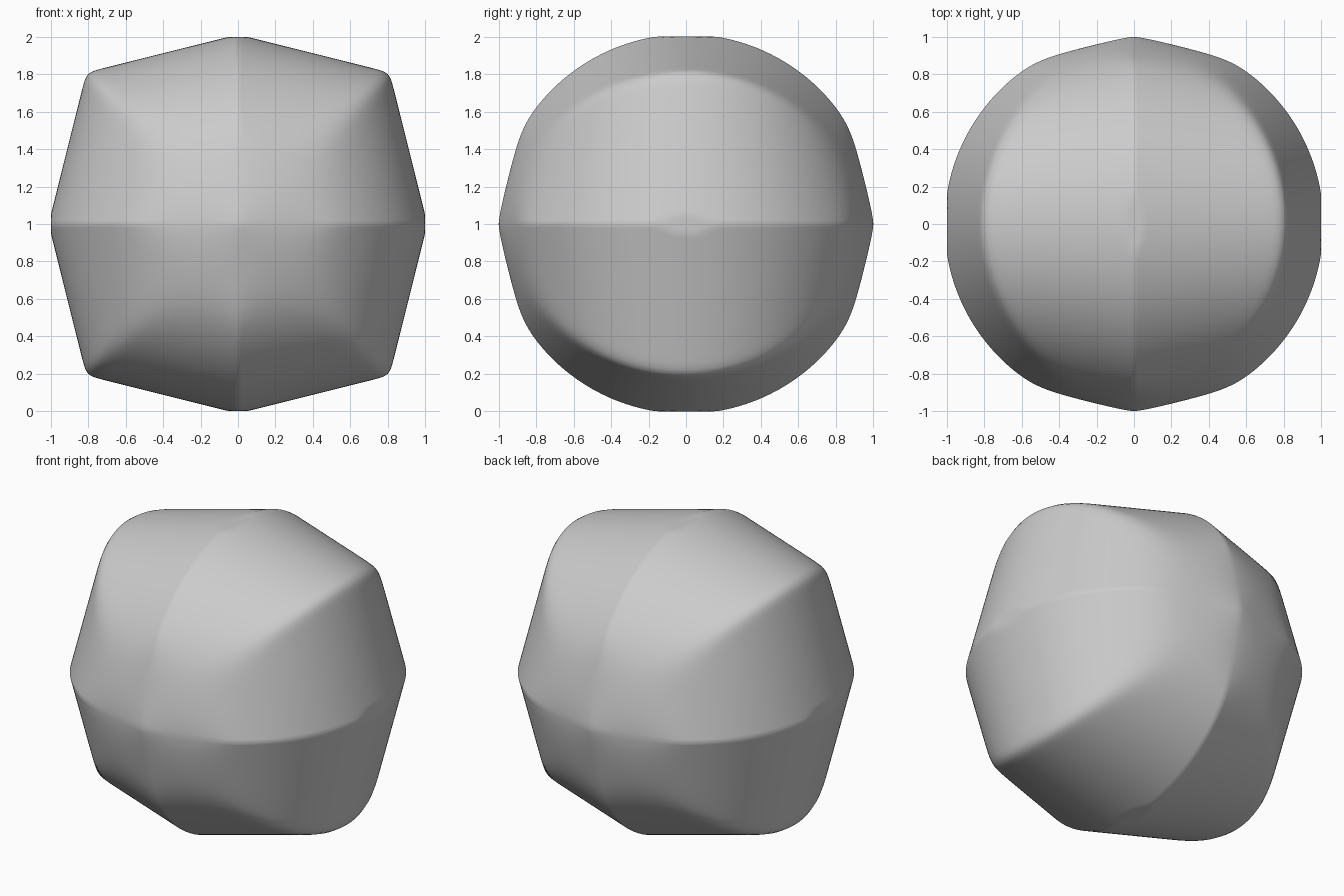
import bpy, bmesh, math

if "Cube" in bpy.data.objects:
    bpy.data.objects.remove(bpy.data.objects["Cube"])

R = 1.013      # barrel radius at the middle ridge
SLOPE = 0.25   # taper of each barrel towards its ends
SOFT = 60      # higher = sharper seam between the two barrels
CUTS = 63      # grid cuts per cube edge (odd keeps ridges on grid lines)


def gauge(x, y, z):
    """Size of the solid through a point: two crossed double cones, clipped to a box."""
    upright = (math.hypot(x, y) + SLOPE * abs(z)) / R
    sideways = (math.hypot(y, z) + SLOPE * abs(x)) / R
    top = max(upright, sideways)
    low = min(upright, sideways)
    seam = top * (1 + (low / top) ** SOFT) ** (1 / SOFT)
    return max(seam, abs(x), abs(y), abs(z))


# Gridded cube pushed out onto the solid
bm = bmesh.new()
bmesh.ops.create_cube(bm, size=2)
bmesh.ops.subdivide_edges(bm, edges=bm.edges[:], cuts=CUTS, use_grid_fill=True)
for v in bm.verts:
    # even out the spacing of the grid
    p = v.co.copy()
    for i in range(3):
        p[i] = math.tan(p[i] * math.pi / 4)
    v.co = p / gauge(*p)
    v.co.z += 1
bmesh.ops.recalc_face_normals(bm, faces=bm.faces[:])
for f in bm.faces:
    f.smooth = True

mesh = bpy.data.meshes.new("crossed_barrel_solid")
bm.to_mesh(mesh)
bm.free()
body = bpy.data.objects.new("crossed_barrel_solid", mesh)
bpy.context.collection.objects.link(body)

# Single plain colour
grey = bpy.data.materials.new("light grey")
grey.diffuse_color = (0.6, 0.6, 0.6, 1)
grey.use_nodes = True
grey.node_tree.nodes["Principled BSDF"].inputs["Base Color"].default_value = grey.diffuse_color
mesh.materials.append(grey)
